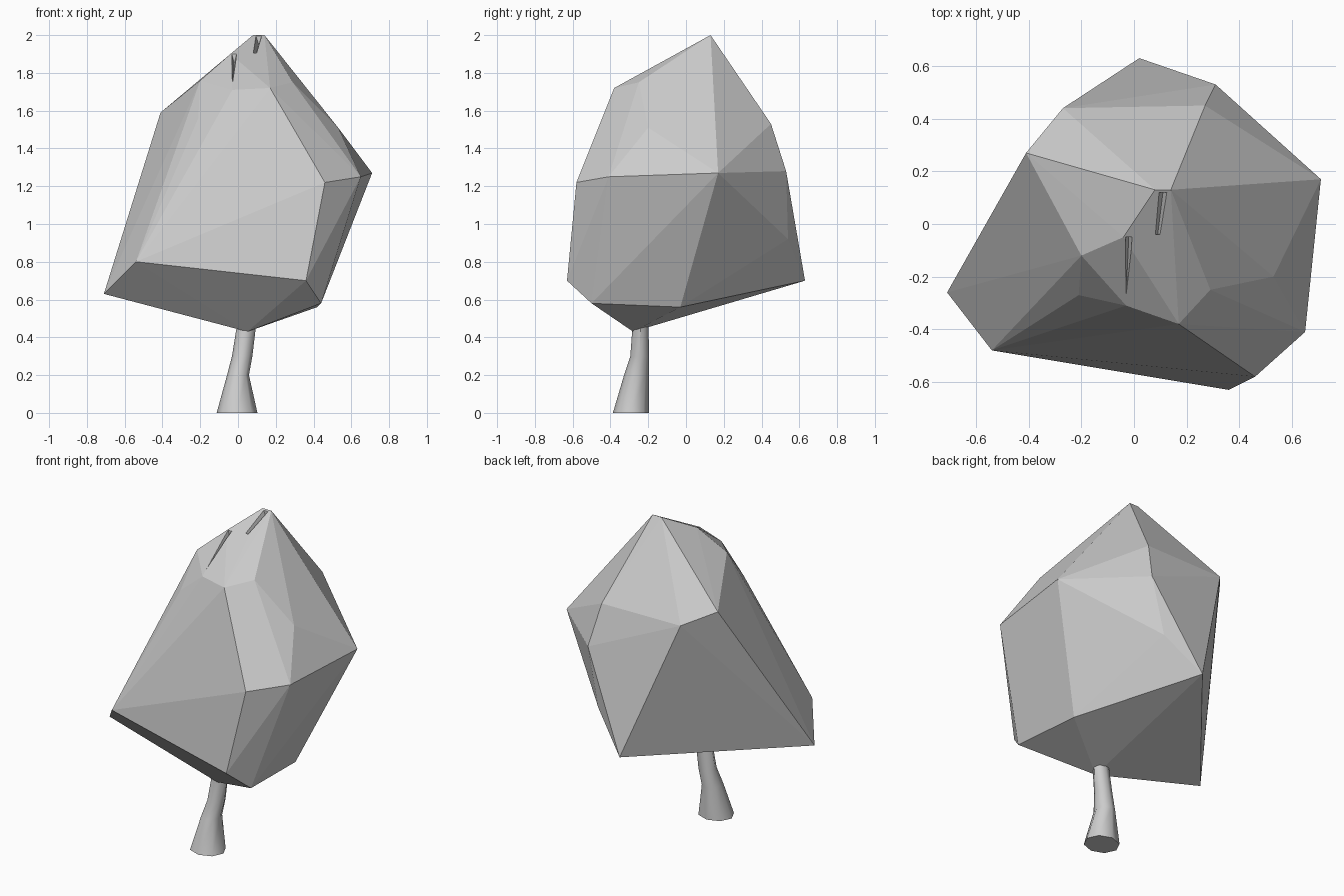
import bpy, bmesh, math
from mathutils import Vector

cube = bpy.data.objects.get("Cube")
if cube:
    bpy.data.objects.remove(cube, do_unlink=True)

grey = bpy.data.materials.new("plain_grey")
grey.use_nodes = True
grey.diffuse_color = (0.6, 0.6, 0.6, 1)
grey.node_tree.nodes["Principled BSDF"].inputs["Base Color"].default_value = (0.6, 0.6, 0.6, 1)


def make(name, bm):
    bmesh.ops.recalc_face_normals(bm, faces=bm.faces)
    mesh = bpy.data.meshes.new(name)
    bm.to_mesh(mesh)
    bm.free()
    mesh.materials.append(grey)
    obj = bpy.data.objects.new(name, mesh)
    bpy.context.collection.objects.link(obj)
    return obj


def hull(name, points):
    bm = bmesh.new()
    verts = [bm.verts.new(p) for p in points]
    res = bmesh.ops.convex_hull(bm, input=verts)
    junk = {g for g in res["geom_interior"] + res["geom_unused"]
            if isinstance(g, bmesh.types.BMVert)}
    bmesh.ops.delete(bm, geom=list(junk), context='VERTS')
    return make(name, bm)


# Faceted crown, from underside to peak
lower = [(0.05, -0.28, 0.43), (0.44, -0.50, 0.58), (0.42, -0.03, 0.56),
         (0.02, 0.63, 0.70), (-0.71, -0.26, 0.63), (-0.54, -0.48, 0.80),
         (0.36, -0.63, 0.70)]
middle = [(0.46, -0.58, 1.22), (0.65, -0.41, 1.25), (0.71, 0.17, 1.27),
          (0.31, 0.53, 1.28), (0.23, 0.54, 0.92)]
upper = [(0.27, 0.45, 1.53), (-0.27, 0.44, 1.53), (-0.41, 0.27, 1.59),
         (-0.21, -0.27, 1.56), (0.53, -0.20, 1.51), (0.17, -0.38, 1.72),
         (-0.03, -0.31, 1.71), (0.29, -0.25, 1.75), (-0.20, -0.12, 1.76)]
peak = [(-0.04, -0.05, 1.90), (0.08, 0.13, 2.0), (0.14, 0.13, 2.0)]
crown = hull("crown", lower + middle + upper + peak)


# Small V-shaped creases near the peak
def crease(name, back, front, width):
    back, front = Vector(back), Vector(front)
    side, lift = Vector((width, 0, 0)), Vector((0, 0, 0.12))
    cutter = hull(name, [back, back + lift - side, back + lift + side,
                         front, front + lift - side, front + lift + side])
    cutter.hide_render = True
    cutter.hide_viewport = True
    cutter.display_type = 'WIRE'
    mod = crown.modifiers.new(name, 'BOOLEAN')
    mod.operation = 'DIFFERENCE'
    mod.solver = 'EXACT'
    mod.object = cutter


crease("peak_crease_cutter", (0.11, 0.12, 1.95), (0.09, -0.04, 1.88), 0.04)
crease("front_crease_cutter", (-0.02, -0.05, 1.85), (-0.03, -0.27, 1.74), 0.03)

# Flared, leaning trunk: centre x, centre y, z, half width, half depth
rings = [(-0.005, -0.292, 0.0, 0.108, 0.095), (0.0, -0.262, 0.20, 0.058, 0.066),
         (0.022, -0.245, 0.30, 0.054, 0.050), (0.05, -0.24, 0.50, 0.050, 0.040)]
SIDES = 8
bm = bmesh.new()
loops = []
for cx, cy, z, rx, ry in rings:
    angles = [math.tau * i / SIDES for i in range(SIDES)]
    loops.append([bm.verts.new((cx + rx * math.cos(a), cy + ry * math.sin(a), z))
                  for a in angles])
for a, b in zip(loops, loops[1:]):
    for i in range(SIDES):
        j = (i + 1) % SIDES
        bm.faces.new((a[i], a[j], b[j], b[i]))
bm.faces.new(loops[0])
bm.faces.new(loops[-1])
trunk = make("trunk", bm)
bpy.ops.object.select_all(action='DESELECT')
trunk.select_set(True)
bpy.context.view_layer.objects.active = trunk
bpy.ops.object.shade_smooth_by_angle(angle=math.radians(50))
